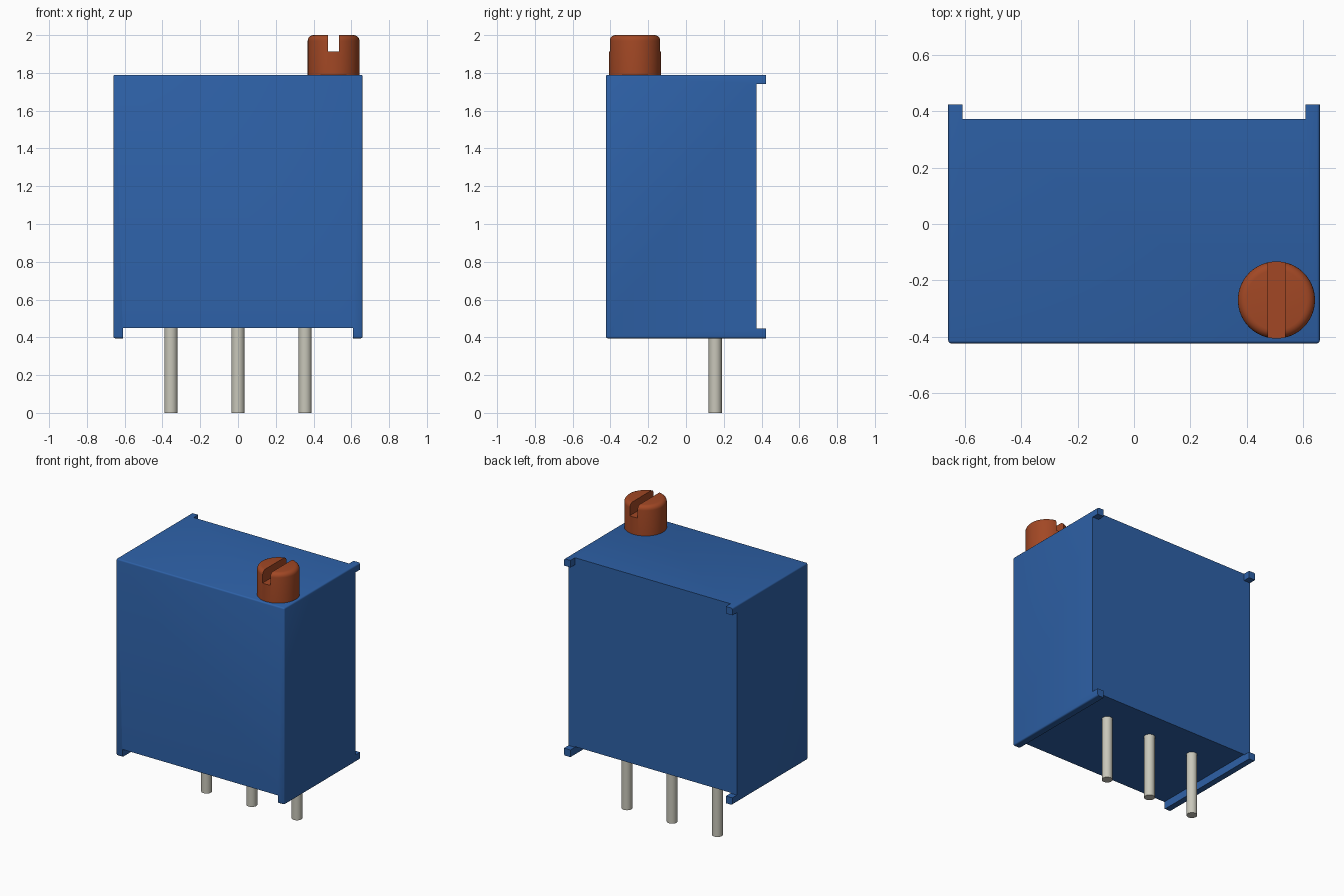
import bpy
import bmesh
from mathutils import Vector

cube = bpy.data.objects.get("Cube")
if cube:
    bpy.data.objects.remove(cube, do_unlink=True)


def material(name, rgb):
    m = bpy.data.materials.new(name)
    m.use_nodes = True
    m.diffuse_color = (*rgb, 1)
    m.node_tree.nodes["Principled BSDF"].inputs["Base Color"].default_value = (*rgb, 1)
    return m


BLUE = material("blue plastic", (0.027, 0.12, 0.39))
COPPER = material("copper orange", (0.36, 0.064, 0.018))
METAL = material("pin metal", (0.58, 0.57, 0.49))


def finish(name, bm, mat=None):
    mesh = bpy.data.meshes.new(name)
    bm.to_mesh(mesh)
    bm.free()
    obj = bpy.data.objects.new(name, mesh)
    bpy.context.collection.objects.link(obj)
    if mat:
        mesh.materials.append(mat)
    return obj


def bevel(bm, rule, width, segments):
    edges = [e for e in bm.edges if rule(e)]
    bmesh.ops.bevel(bm, geom=edges, offset=width, segments=segments,
                    profile=0.5, affect='EDGES')


def box(lo, hi):
    lo, hi = Vector(lo), Vector(hi)
    bm = bmesh.new()
    bmesh.ops.create_cube(bm, size=1)
    bmesh.ops.scale(bm, vec=hi - lo, verts=bm.verts)
    bmesh.ops.translate(bm, vec=(lo + hi) / 2, verts=bm.verts)
    return bm


def cylinder(x, y, z0, z1, radius, sides):
    bm = bmesh.new()
    bmesh.ops.create_cone(bm, cap_ends=True, segments=sides, radius1=radius,
                          radius2=radius, depth=z1 - z0)
    bmesh.ops.translate(bm, vec=(x, y, (z0 + z1) / 2), verts=bm.verts)
    return bm


def select(obj):
    bpy.ops.object.select_all(action='DESELECT')
    obj.select_set(True)
    bpy.context.view_layer.objects.active = obj


def cut(obj, lo, hi):
    cutter = finish("cutter", box(lo, hi))
    cutter.hide_render = True
    mod = obj.modifiers.new("cut", 'BOOLEAN')
    mod.operation = 'DIFFERENCE'
    mod.solver = 'EXACT'
    mod.object = cutter
    select(obj)
    bpy.ops.object.modifier_apply(modifier=mod.name)
    bpy.data.objects.remove(cutter, do_unlink=True)


def smooth(obj):
    select(obj)
    bpy.ops.object.shade_smooth_by_angle(angle=0.6)


# Housing: block with softened edges everywhere but around the back
W, D, BOTTOM, TOP = 0.66, 0.424, 0.395, 1.79
BACK, RAIL = 0.373, 0.61
bm = box((-W, -D, BOTTOM), (W, D, TOP))
bevel(bm, lambda e: any(v.co.y < 0 for v in e.verts), 0.01, 3)
housing = finish("housing", bm, BLUE)
# Channel between the bottom rails, then a recessed back with corner tabs
cut(housing, (-RAIL, -1, 0), (RAIL, 1, 0.45))
cut(housing, (-RAIL, BACK, 0), (RAIL, 1, 3))
cut(housing, (-1, BACK, 0.446), (1, 1, 1.74))
smooth(housing)

# Adjustment screw with rounded top and straight slot
SX, SY = 0.506, -0.27
bm = cylinder(SX, SY, TOP - 0.01, 2.0, 0.137, 64)
bevel(bm, lambda e: all(v.co.z > 1.99 for v in e.verts), 0.03, 5)
screw = finish("adjustment_screw", bm, COPPER)
cut(screw, (SX - 0.03, SY - 1, 1.913), (SX + 0.03, SY + 1, 3))
smooth(screw)

# Three round pins
for name, x in (("right_pin", -0.355), ("middle_pin", 0), ("left_pin", 0.355)):
    smooth(finish(name, cylinder(x, 0.155, 0, 0.46, 0.035, 32), METAL))
